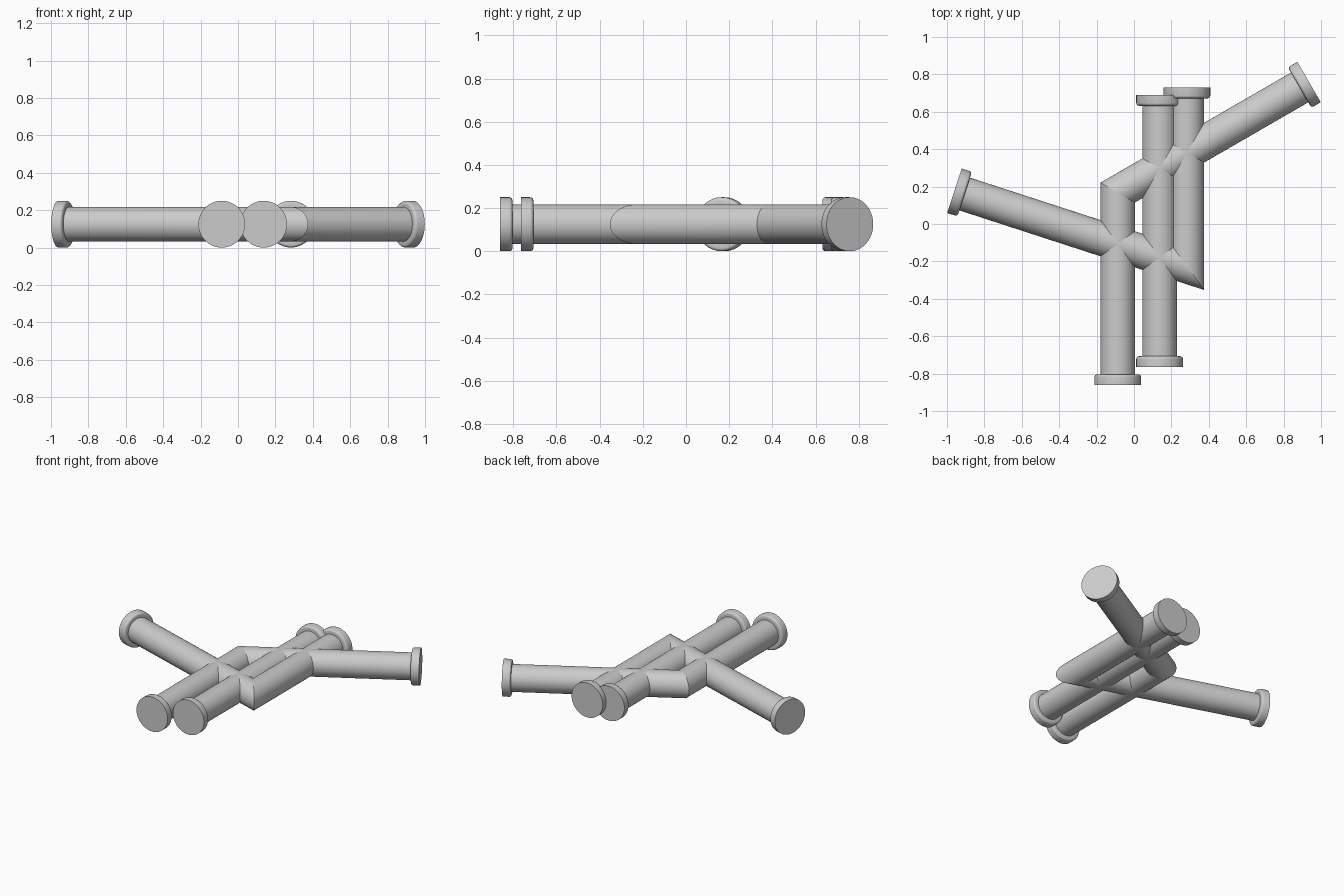
import bpy, bmesh, math
from mathutils import Vector

if "Cube" in bpy.data.objects:
    bpy.data.objects.remove(bpy.data.objects["Cube"])

SEG = 64
R, FR, FL, BEV = 0.092, 0.125, 0.058, 0.015   # pipe radius, flange radius, length, rounding
UP = Vector((0, 0, 1))


def flange_rings(end, inward):
    """Flange profile from the outer flat face to the pipe wall."""
    prof = [(0, FR), (FL - BEV, FR)]
    prof += [(FL - BEV + BEV * math.sin(a), FR - BEV + BEV * math.cos(a))
             for a in (math.pi / 8 * i for i in range(1, 5))]
    prof.append((FL, R))
    return [(end + inward * d, r) for d, r in prof]


def pipe(name, *pts):
    """Flanged pipe swept along points, with a mitred elbow at each inner point."""
    p = [Vector((x, y, FR)) for x, y in pts]
    dirs = [(b - a).normalized() for a, b in zip(p, p[1:])]
    rings = [(c, r, UP.cross(dirs[0]), False) for c, r in flange_rings(p[0], dirs[0])]
    for c, a, b in zip(p[1:-1], dirs, dirs[1:]):
        n = (a + b).normalized()
        rings.append((c, R, UP.cross(n) / n.dot(a), True))
    rings += [(c, r, UP.cross(dirs[-1]), False)
              for c, r in reversed(flange_rings(p[-1], -dirs[-1]))]
    bm = bmesh.new()
    loops = []
    for c, r, side, _ in rings:
        loops.append([bm.verts.new(c + (side * math.cos(t) + UP * math.sin(t)) * r)
                      for t in (2 * math.pi * i / SEG for i in range(SEG))])
    for l0, l1 in zip(loops, loops[1:]):
        for i in range(SEG):
            j = (i + 1) % SEG
            bm.faces.new((l0[i], l0[j], l1[j], l1[i]))
    bm.faces.new(loops[0])
    bm.faces.new(loops[-1])
    # crisp crease around each elbow
    for lp, ring in zip(loops, rings):
        if ring[3]:
            for i in range(SEG):
                bm.edges.get((lp[i], lp[(i + 1) % SEG])).smooth = False
    bmesh.ops.recalc_face_normals(bm, faces=bm.faces)
    me = bpy.data.meshes.new(name)
    bm.to_mesh(me)
    bm.free()
    ob = bpy.data.objects.new(name, me)
    bpy.context.collection.objects.link(ob)
    bpy.ops.object.select_all(action='DESELECT')
    ob.select_set(True)
    bpy.context.view_layer.objects.active = ob
    bpy.ops.object.shade_smooth_by_angle(angle=math.radians(35))


# straight pipe through the middle
pipe("straight_pipe", (0.137, -0.765), (0.137, 0.69))
# pipe from the left, turning to the back
pipe("left_elbow_pipe", (-0.96, 0.178), (0.283, -0.226), (0.283, 0.73))
# pipe from the front, turning to the right
pipe("right_elbow_pipe", (-0.087, -0.862), (-0.087, 0.168), (0.936, 0.759))
